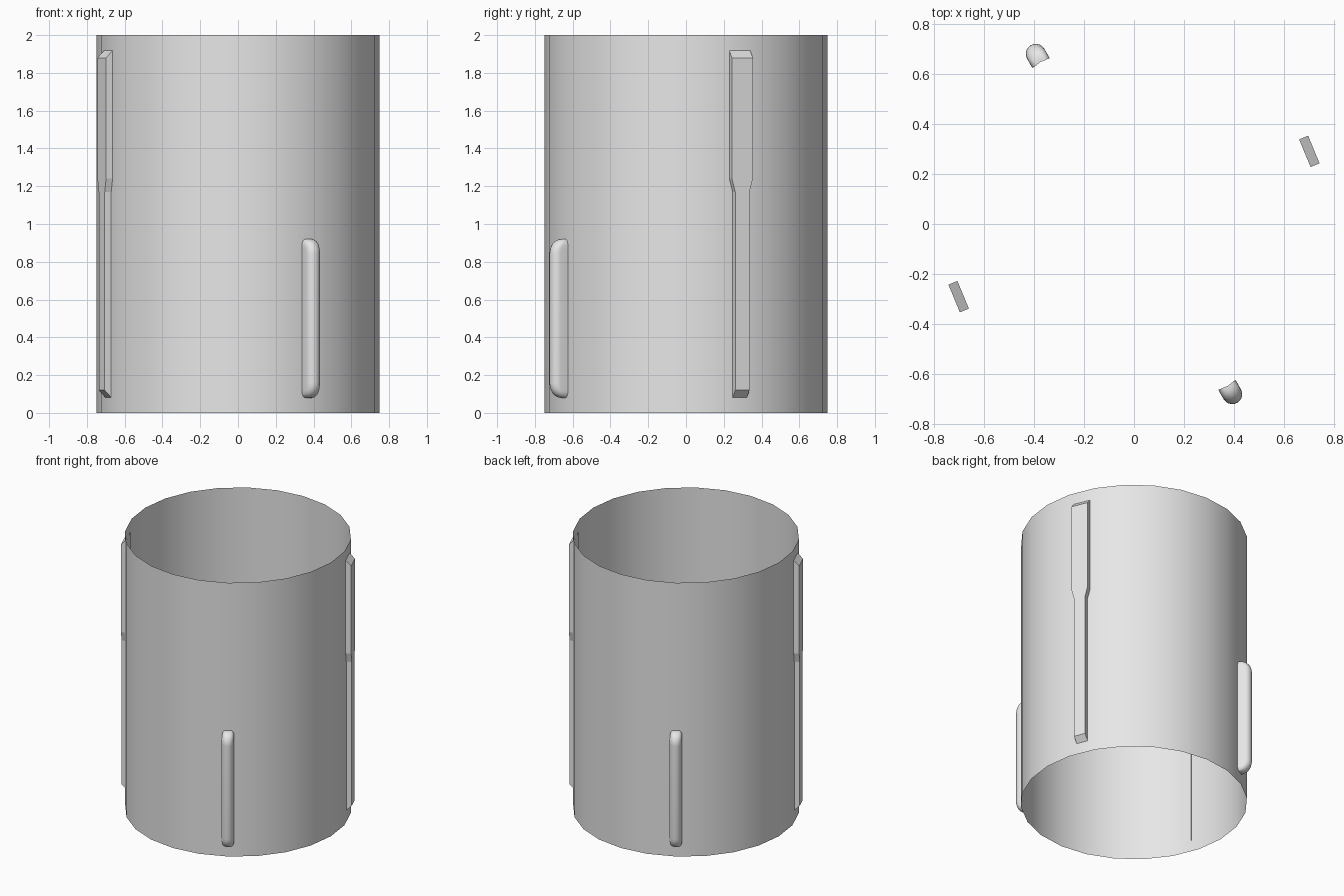
import bpy, bmesh, math
from mathutils import Matrix

cube = bpy.data.objects.get("Cube")
if cube:
    bpy.data.objects.remove(cube, do_unlink=True)

RADIUS, SIDES, HEIGHT = 0.75, 24, 2.0
APOTHEM = RADIUS * math.cos(math.pi / SIDES)

grey = bpy.data.materials.new("plain grey")
grey.use_nodes = True
colour = (0.8, 0.8, 0.8, 1)
grey.diffuse_color = colour
grey.node_tree.nodes["Principled BSDF"].inputs["Base Color"].default_value = colour


def finish(name, bm, angle=0, smooth=None):
    """Turn a bmesh into an object turned about the z axis."""
    bmesh.ops.recalc_face_normals(bm, faces=bm.faces)
    bm.transform(Matrix.Rotation(math.radians(angle), 4, "Z"))
    mesh = bpy.data.meshes.new(name)
    bm.to_mesh(mesh)
    bm.free()
    mesh.materials.append(grey)
    obj = bpy.data.objects.new(name, mesh)
    bpy.context.collection.objects.link(obj)
    if smooth:
        bpy.ops.object.select_all(action="DESELECT")
        obj.select_set(True)
        bpy.context.view_layer.objects.active = obj
        bpy.ops.object.shade_smooth_by_angle(angle=math.radians(smooth))
    return obj


def loft(rings):
    """Skin a stack of equal rings and cap both ends."""
    bm = bmesh.new()
    rows = [[bm.verts.new(p) for p in ring] for ring in rings]
    for a, b in zip(rows, rows[1:]):
        for i in range(len(a)):
            j = (i + 1) % len(a)
            bm.faces.new((a[i], a[j], b[j], b[i]))
    bm.faces.new(rows[0])
    bm.faces.new(rows[-1])
    return bm


# Open, thin-walled tube
bm = bmesh.new()
bmesh.ops.create_cone(bm, cap_ends=False, segments=SIDES, radius1=RADIUS,
                      radius2=RADIUS, depth=HEIGHT,
                      matrix=Matrix.Translation((0, 0, HEIGHT / 2)))
# put the corners on the x axis
bm.verts.ensure_lookup_table()
v = bm.verts[0].co
bm.transform(Matrix.Rotation(-math.atan2(v.y, v.x), 4, "Z"))
finish("tube_wall", bm, 0, 30)


# Flat bar, wide above and narrow below, with slanted ends
def bar(name, angle):
    thick = 0.037
    rings = []
    for z, half, slant in ((0.08, 0.041, 0.04), (1.17, 0.041, 0),
                           (1.24, 0.06, 0), (1.92, 0.06, -0.04)):
        inner, outer = APOTHEM - 0.002, APOTHEM + thick
        rings.append([(inner, -half, z), (outer, -half, z + slant),
                      (outer, half, z + slant), (inner, half, z)])
    finish(name, loft(rings), angle)


# Upright rib with a round nose and rounded ends
def rib(name, angle):
    half, depth, low, high = 0.04, 0.078, 0.08, 0.92
    steps, rings = 8, []

    def ring(z, rise):
        w = half * (0.45 + 0.55 * math.sqrt(1 - (1 - min(1, rise / 0.035)) ** 2))
        d = 0.012 + (depth - 0.012) * math.sqrt(1 - (1 - min(1, rise / 0.08)) ** 2)
        nose = min(w, d)
        drop = w * math.tan(math.pi / SIDES)
        points = [(RADIUS - drop, w, z), (RADIUS, 0, z), (RADIUS - drop, -w, z)]
        for i in range(11):
            t = -math.pi / 2 + math.pi * i / 10
            points.append((RADIUS + d - nose + nose * math.cos(t),
                           w * math.sin(t), z))
        return points

    rises = [0.08 * (1 - math.cos(math.pi / 2 * i / steps)) for i in range(steps + 1)]
    rings += [ring(low + r, r) for r in rises]
    rings += [ring(high - r, r) for r in reversed(rises)]
    finish(name, loft(rings), angle, 40)


# Opposite pairs
for side, turn in (("front", 0), ("back", 180)):
    rib(side + "_rib", -60 + turn)
for side, turn in (("left", 0), ("right", 180)):
    bar(side + "_bar", 22.5 + turn)
